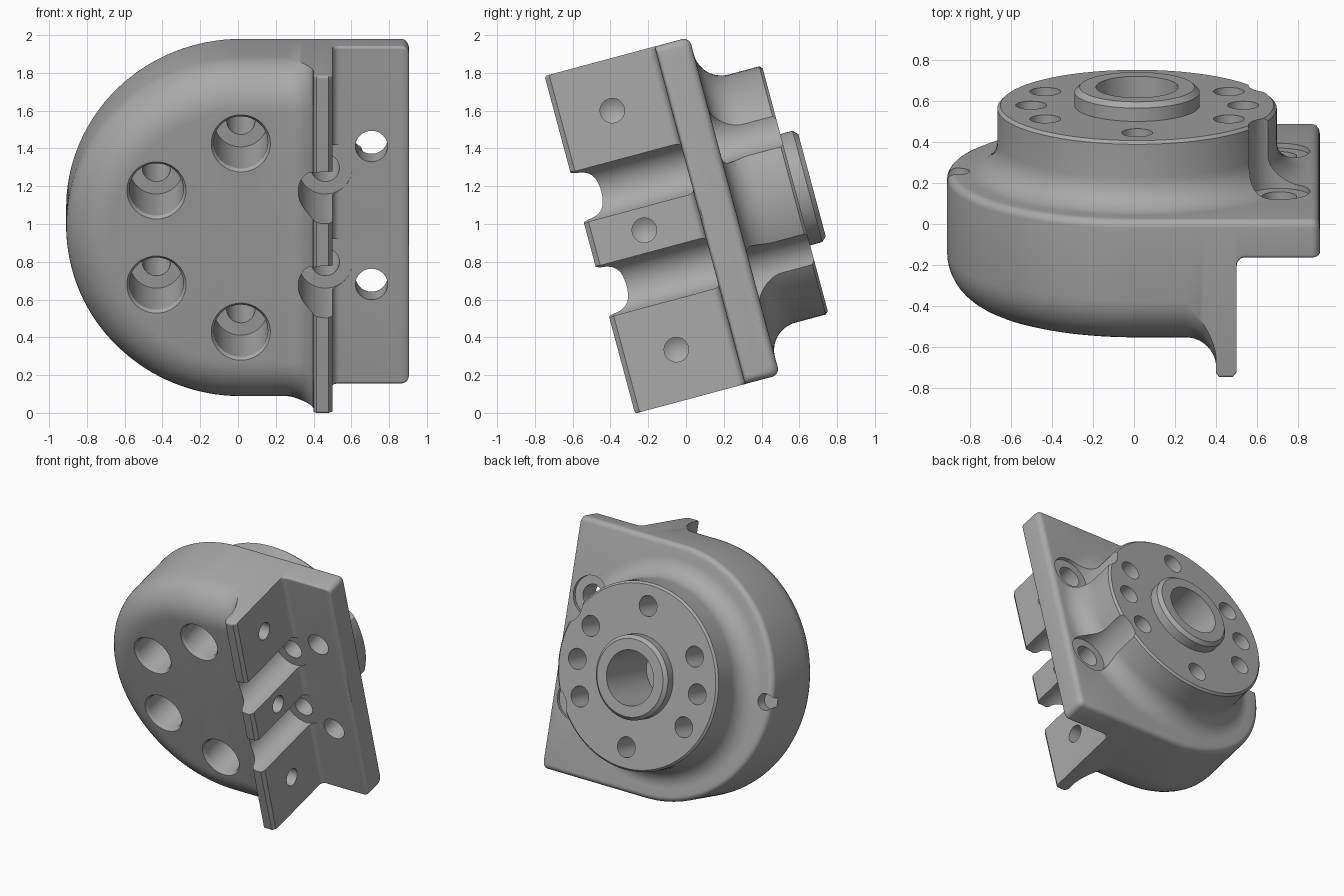
import bpy, bmesh
from math import sin, cos, pi, asin, sqrt, radians
from mathutils import Matrix

cube = bpy.data.objects.get("Cube")
if cube:
    bpy.data.objects.remove(cube, do_unlink=True)

CX, CZ = 0.015, 1.005        # main axis, parallel to y before tilting
R = 0.925                    # outer radius of the housing
FRONT, BACK = -0.11, 0.535   # housing faces along the axis
FLANGE, PLATE = -0.258, 0.345
BOLT_R = 0.516

grey = bpy.data.materials.new("machined_grey")
grey.use_nodes = True
grey.diffuse_color = (0.4, 0.4, 0.4, 1)
grey.node_tree.nodes["Principled BSDF"].inputs["Base Color"].default_value = grey.diffuse_color


def make_object(name, bm):
    bmesh.ops.recalc_face_normals(bm, faces=bm.faces[:])
    mesh = bpy.data.meshes.new(name)
    bm.to_mesh(mesh)
    bm.free()
    mesh.materials.append(grey)
    obj = bpy.data.objects.new(name, mesh)
    bpy.context.collection.objects.link(obj)
    return obj


def lathe(name, profile, matrix, segments=48):
    """Revolve (radius, y) points around the y axis."""
    bm = bmesh.new()
    rings = []
    for i in range(segments):
        a = 2 * pi * i / segments
        rings.append([bm.verts.new((r * cos(a), y, r * sin(a))) for r, y in profile])
    for i in range(segments):
        a, b = rings[i], rings[(i + 1) % segments]
        for j in range(len(profile) - 1):
            bm.faces.new((a[j], a[j + 1], b[j + 1], b[j]))
    bmesh.ops.remove_doubles(bm, verts=bm.verts[:], dist=1e-5)
    bmesh.ops.transform(bm, matrix=matrix, verts=bm.verts[:])
    return make_object(name, bm)


def boolean(target, tool, operation):
    mod = target.modifiers.new(tool.name, 'BOOLEAN')
    mod.operation, mod.solver, mod.object = operation, 'EXACT', tool
    bpy.context.view_layer.objects.active = target
    bpy.ops.object.modifier_apply(modifier=mod.name)
    bpy.data.objects.remove(tool, do_unlink=True)


def section(front, r, grow=0.0, inset=0.0, back=BACK):
    """Half section (distance, y): front face, rounded rim, back face."""
    rim, n, m, br = R - inset, 12, 5, 0.04
    pts = [(0, front - grow)]
    a_max = asin(r / (r + grow))
    for i in range(n + 1):
        a = a_max * i / n
        pts.append((rim - r + (r + grow) * sin(a), front + r - (r + grow) * cos(a)))
    for i in range(m + 1):
        a = pi / 2 * i / m
        pts.append((rim - br + br * cos(a), back - br + br * sin(a)))
    return pts + [(0, back)]


# Sections along x: domed body, concave fillet, side flange, mounting plate
body = section(FRONT, 0.24)
straight = [(0.25, body)]
for i in range(1, 11):
    t = 0.148 * sin(pi / 2 * i / 10)
    straight.append((0.252 + t, section(FRONT, 0.24, 0.148 - sqrt(max(0, 0.148**2 - t * t)))))
straight[-1] = (0.4, section(FRONT, 0.24, 0.125))
straight += [(0.4001, section(FLANGE + 0.02, 0.015)), (0.415, section(FLANGE, 0.015)),
             (0.48, section(FLANGE, 0.015)), (0.5, section(FLANGE + 0.025, 0.015))]
for i in range(6):
    a = pi / 2 * i / 5
    straight.append((0.5401 - 0.04 * cos(a), section(PLATE - 0.04 + 0.04 * sin(a), 0.015)))
straight.append((0.865, section(PLATE, 0.015)))
for i in range(1, 6):
    a = pi / 2 * i / 5
    k = 0.04 * (1 - cos(a))
    straight.append((0.865 + 0.04 * sin(a), section(PLATE + 0.4 * k, 0.015, 0, k, BACK - k)))

# Housing: loft bottom side, round end and top side as one shell
stations = [[(x, y, CZ - s) for s, y in sec] for x, sec in reversed(straight)]
for i in range(65):
    a = -pi / 2 - pi * i / 64
    stations.append([(CX + s * cos(a), y, CZ + s * sin(a)) for s, y in body])
stations += [[(x, y, CZ + s) for s, y in sec] for x, sec in straight]
bm = bmesh.new()
rows = [[bm.verts.new(p) for p in st] for st in stations]
for a, b in zip(rows, rows[1:]):
    for j in range(len(a) - 1):
        bm.faces.new((a[j], a[j + 1], b[j + 1], b[j]))
bmesh.ops.remove_doubles(bm, verts=bm.verts[:], dist=1e-5)
bmesh.ops.holes_fill(bm, edges=[e for e in bm.edges if e.is_boundary], sides=0)
housing = make_object("housing", bm)


def at(x, z):
    return Matrix.Translation((x, 0, z))


# Rear disc with concave root fillet and chamfered hub
fillet = [(0.83 - 0.15 * sin(a), 0.685 - 0.15 * cos(a)) for a in [pi / 2 * i / 10 for i in range(11)]]
disc = [(0, 0.45), (0.83, 0.45)] + fillet + [
    (0.68, 0.853), (0.665, 0.868), (0.305, 0.868), (0.305, 0.935), (0.28, 0.96), (0, 0.96)]
boolean(housing, lathe("rear_disc", disc, at(CX, CZ), 96), 'UNION')

# Hub bore
boolean(housing, lathe("bore", [(0, 0.45), (0.2, 0.45), (0.2, 1.2), (0, 1.2)], at(CX, CZ), 64), 'DIFFERENCE')

# Counterbored bolt holes; the two beside the plate notch the flange
for deg in range(30, 390, 60):
    a = radians(deg)
    mouth = 0.143 if cos(a) > 0.5 else 0.158
    bolt = [(0, -0.5), (mouth, -0.5), (mouth, -0.112), (0.143, -0.09), (0.143, 0.351),
            (0.075, 0.351), (0.075, 1.1), (0, 1.1)]
    boolean(housing, lathe("bolt_hole", bolt, at(CX + BOLT_R * cos(a), CZ + BOLT_R * sin(a))), 'DIFFERENCE')

for side in (-1, 1):
    # Plain holes in the rear disc
    pin = [(0, 0.6), (0.075, 0.6), (0.075, 1.1), (0, 1.1)]
    boolean(housing, lathe("pin_hole", pin, at(CX + side * BOLT_R, CZ)), 'DIFFERENCE')
    # Plate holes with rear clearance for the bolt heads
    slot = [(0, 0.2), (0.085, 0.2), (0.085, 0.51), (0.15, 0.51), (0.15, 1.1), (0, 1.1)]
    boolean(housing, lathe("plate_hole", slot, at(0.707, CZ + side * 0.378)), 'DIFFERENCE')

# Small notch in the rounded rim
notch = [(0, 0.45), (0.06, 0.45), (0.06, 0.7), (0, 0.7)]
boolean(housing, lathe("rim_notch", notch, at(-0.86, CZ)), 'DIFFERENCE')

# Drilled holes with conical ends in the flange side
for dz in (-0.655, 0, 0.655):
    drill = [(0, 0.27), (0.065, 0.31), (0.065, 0.6), (0, 0.6)]
    place = Matrix.Translation((0, 0.041, CZ + dz)) @ Matrix.Rotation(-pi / 2, 4, 'Z')
    boolean(housing, lathe("flange_drill", drill, place, 32), 'DIFFERENCE')

# Tilt the whole casting and shade it
housing.data.transform(Matrix.Rotation(radians(15), 4, 'X'))
low = min(v.co.z for v in housing.data.vertices)
housing.data.transform(Matrix.Translation((0, 0, -low)))
bpy.ops.object.select_all(action='DESELECT')
housing.select_set(True)
bpy.context.view_layer.objects.active = housing
bpy.ops.object.shade_smooth_by_angle(angle=radians(30))
